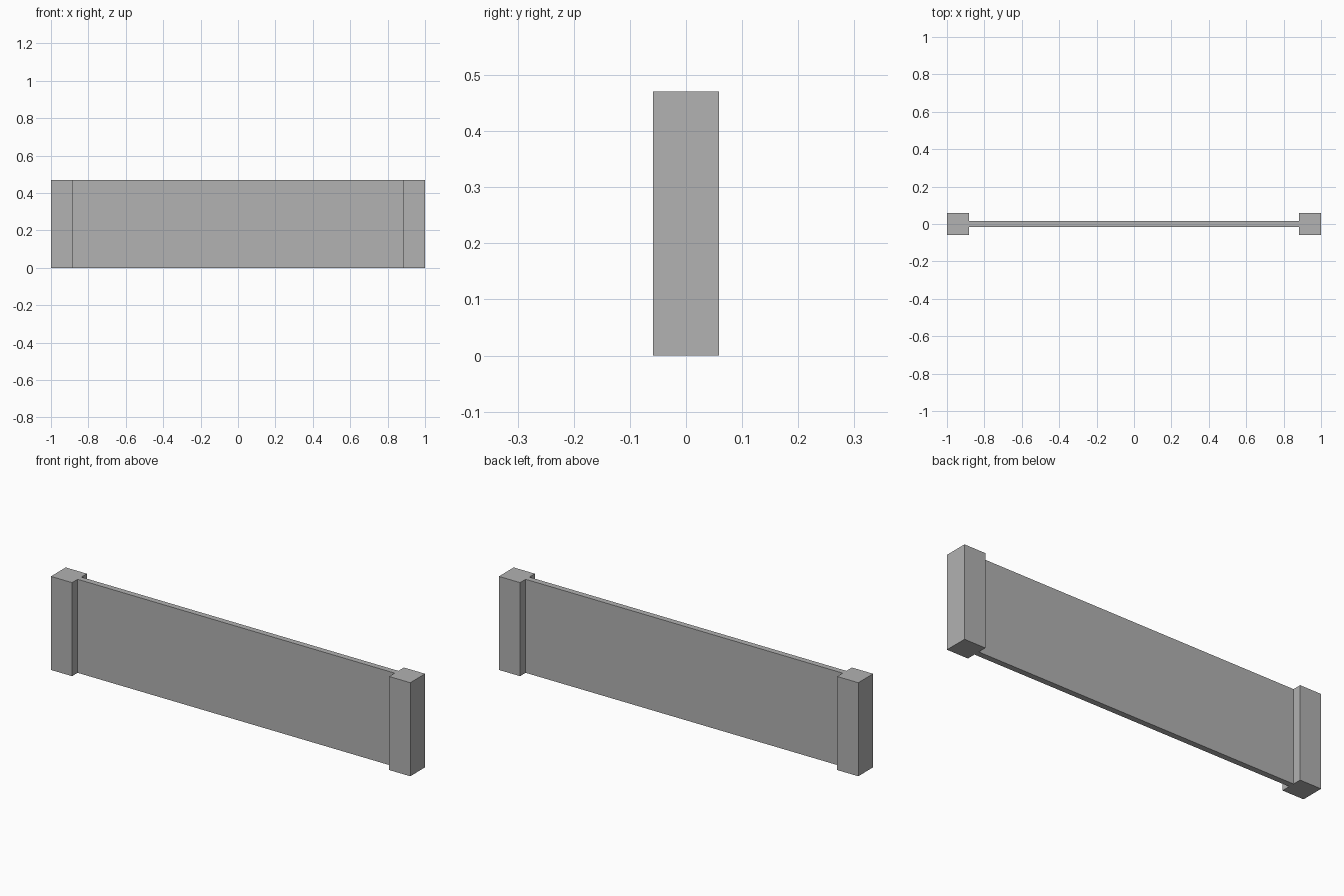
import bpy

cube = bpy.data.objects.get("Cube")
if cube:
    bpy.data.objects.remove(cube, do_unlink=True)

UNIT = 2 / 17          # post width; the wall is 17 posts long
HEIGHT = 4 * UNIT
THICKNESS = UNIT / 4

grey = bpy.data.materials.new("plain_grey")
grey.use_nodes = True
colour = (0.445, 0.445, 0.445, 1)
grey.diffuse_color = colour
grey.node_tree.nodes["Principled BSDF"].inputs["Base Color"].default_value = colour


def box(name, x, width, depth):
    """Full-height box standing on the ground, centred on y = 0."""
    bpy.ops.mesh.primitive_cube_add(size=1, location=(x, 0, HEIGHT / 2))
    obj = bpy.context.object
    obj.name = name
    obj.scale = (width, depth, HEIGHT)
    bpy.ops.object.transform_apply(location=False, rotation=False, scale=True)
    obj.data.materials.append(grey)
    return obj


# Thin panel between the posts
box("wall_panel", 0, 2 - 2 * UNIT, THICKNESS)

# Square end posts
for side, sign in (("left", 1), ("right", -1)):
    box(side + "_post", sign * (1 - UNIT / 2), UNIT, UNIT)
